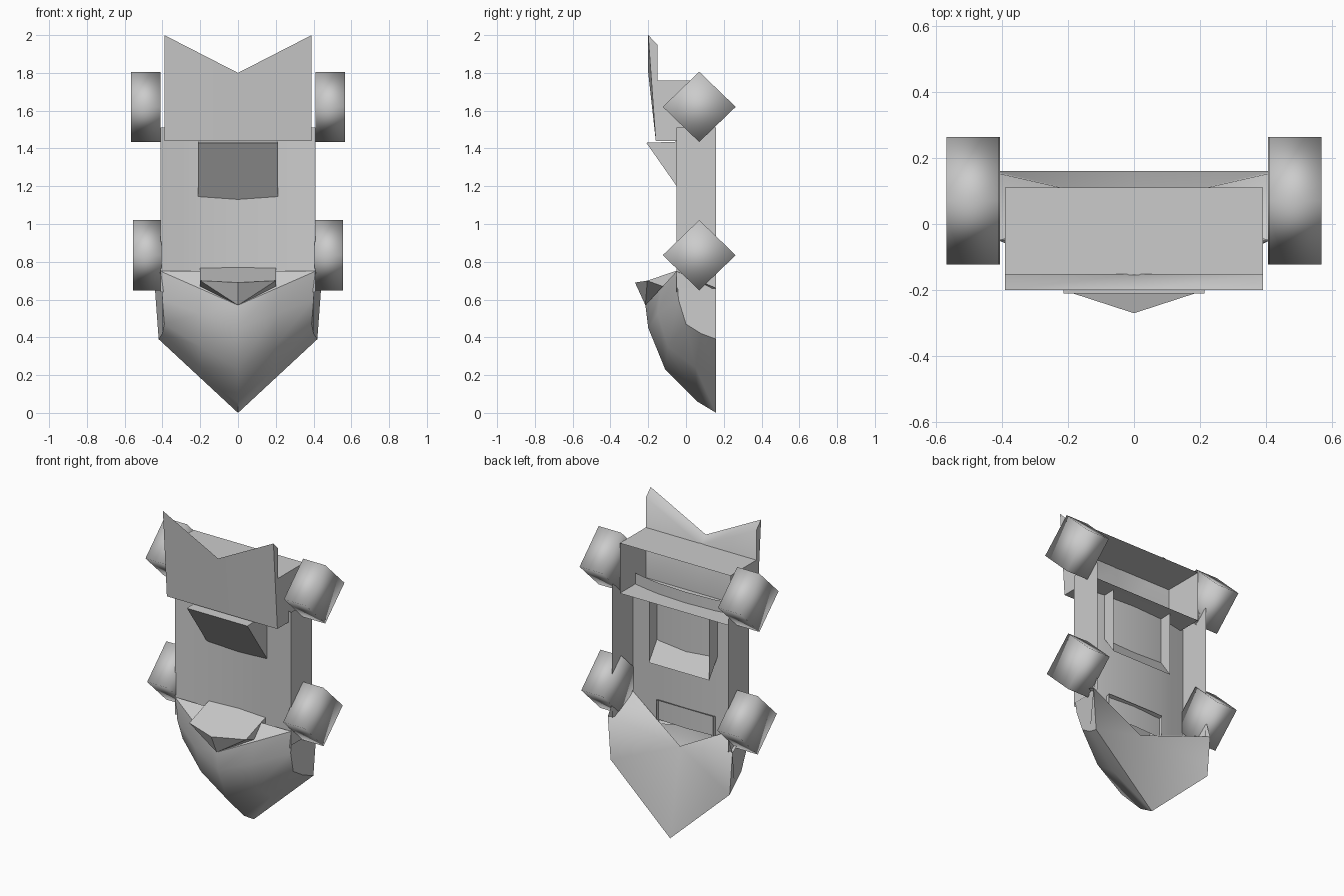
import bpy
import math

cube = bpy.data.objects.get("Cube")
if cube:
    bpy.data.objects.remove(cube, do_unlink=True)

grey = bpy.data.materials.new("plain_grey")
grey.use_nodes = True
grey.diffuse_color = (0.6, 0.6, 0.6, 1)
grey.node_tree.nodes["Principled BSDF"].inputs["Base Color"].default_value = (0.6, 0.6, 0.6, 1)


def build(name, verts, faces, angle=None):
    """Mesh object, smooth all over or only below an angle."""
    mesh = bpy.data.meshes.new(name)
    mesh.from_pydata(verts, [], faces)
    mesh.materials.append(grey)
    obj = bpy.data.objects.new(name, mesh)
    bpy.context.collection.objects.link(obj)
    bpy.ops.object.select_all(action="DESELECT")
    obj.select_set(True)
    bpy.context.view_layer.objects.active = obj
    if angle is None:
        bpy.ops.object.shade_smooth()
    else:
        bpy.ops.object.shade_smooth_by_angle(angle=math.radians(angle))
    return obj


def strip(name, profile, z0, z1, angle):
    """Open sheet: a plan outline swept upward."""
    n = len(profile)
    verts = [(x, y, z) for z in (z0, z1) for x, y in profile]
    faces = [(i, i + 1, n + i + 1, n + i) for i in range(n - 1)]
    return build(name, verts, faces, angle)


def prism(name, half_width, profile, closing, angle=None):
    """Side profile (y, z) extruded across x; closing=False leaves the last side open."""
    n = len(profile)
    verts = [(s * half_width, y, z) for s in (-1, 1) for y, z in profile]
    faces = [(i, (i + 1) % n, n + (i + 1) % n, n + i) for i in range(n if closing else n - 1)]
    faces += [tuple(range(n))[::-1], tuple(range(n, 2 * n))]
    return build(name, verts, faces, angle)


# Body shell: dished deck with two side walls, open at the back and the end
half = [(0.2, -0.01), (0.3, -0.027), (0.41, -0.05)]
deck = [(-x, y) for x, y in reversed(half)] + [(0, 0)] + half
strip("body_deck", deck, 0.64, 1.51, 40)
for side, name in ((1, "left"), (-1, "right")):
    strip(name + "_wall", [(side * 0.41, -0.05), (side * 0.41, 0.16)], 0.66, 1.51, 40)

# Nose: hood ribs run from the middle line out to each shoulder
middle = [(0, 0.16, 0), (0, 0.06, 0.06), (0, -0.11, 0.23), (0, -0.2, 0.45), (0, -0.215, 0.57)]
shoulder = [(0.42, 0.16, 0.39), (0.4, 0.08, 0.42), (0.39, 0, 0.47), (0.4, -0.04, 0.6), (0.41, -0.05, 0.75)]
bulge = [0, 0.02, 0.04, 0.03, 0]
verts = []
for m, s, b in zip(middle, shoulder, bulge):
    mid = [(p + q) / 2 for p, q in zip(m, s)]
    mid[1] -= b
    verts += [(-s[0], s[1], s[2]), (-mid[0], mid[1], mid[2]), m, tuple(mid), s]
faces = [(r + c, r + c + 1, r + c + 6, r + c + 5) for r in range(0, 20, 5) for c in range(4)]
build("nose_hood", verts, faces, 60)

# Nose cheeks, sloping lid and underside plate
for side, name in ((1, "left"), (-1, "right")):
    rim = shoulder + [(0.41, 0.16, 0.75), (0.44, 0.16, 0.66)]
    build(name + "_nose_cheek", [(side * x, y, z) for x, y, z in rim], [tuple(range(7))], 40)
tip, corner = middle[0], shoulder[4]
build("nose_lid", [middle[4], corner, (-corner[0], corner[1], corner[2])], [(0, 1, 2)], 40)
plate = [tip, (0, 0.06, 0.55)]
for s in (1, -1):
    plate += [(s * 0.42, 0.16, 0.39), (s * 0.44, 0.16, 0.66), (s * 0.41, -0.05, 0.75)]
build("nose_underside", plate,
      [(0, 2, 1), (2, 3, 1), (3, 4, 1), (0, 1, 5), (5, 1, 6), (6, 1, 7)])

# Pointed windscreen
screen = [(0, -0.27, 0.69), (0, -0.215, 0.57)]
for s in (1, -1):
    screen += [(s * 0.2, 0.015, 0.775), (s * 0.2, -0.205, 0.7), (s * 0.2, 0.01, 0.62)]
build("windscreen", screen,
      [(0, 3, 2, 5, 6), (0, 1, 3), (0, 6, 1), (1, 4, 3), (1, 6, 7), (2, 3, 4), (5, 7, 6)], 25)

# Wedge headrest, hollow and open at the back
prism_wedge = [(0.07, 1.03), (-0.21, 1.43), (0.07, 1.44)]
w = [(s * 0.213, y, z) for s in (-1, 1) for y, z in prism_wedge]
build("headrest_wedge", w, [(0, 1, 4, 3), (1, 2, 5, 4), (0, 2, 1), (3, 4, 5)], 40)

# Tail box, open at the back
b = [(s * 0.39, y, z) for s in (-1, 1)
     for y, z in ((0.11, 1.44), (-0.155, 1.44), (-0.155, 1.76), (0.11, 1.76))]
build("tail_box", b, [(0, 1, 5, 4), (2, 3, 7, 6), (0, 3, 2, 1), (4, 5, 6, 7), (1, 2, 6, 5)], 40)

# Notched spoiler with a bevelled top
front = [(-0.39, -0.2, 2), (0, -0.2, 1.8), (0.39, -0.2, 2), (0.39, -0.16, 1.44), (0, -0.16, 1.44), (-0.39, -0.16, 1.44)]
back = [(x, -0.152, z - 0.05 if z > 1.5 else z) for x, y, z in front]
sides = [(i, (i + 1) % 6, 6 + (i + 1) % 6, 6 + i) for i in range(6)]
build("spoiler", front + back,
      [(0, 5, 4, 1), (1, 4, 3, 2), (6, 7, 10, 11), (7, 8, 9, 10)] + sides, 60)

# Four-sided wheels standing on their corners
for place, z, inner, outer in (("rear", 1.62, 0.41, 0.567), ("front", 0.835, 0.405, 0.555)):
    for s, name in ((1, "left"), (-1, "right")):
        ring = [(0.07 + 0.193 * math.sin(i * math.pi / 2), z + 0.186 * math.cos(i * math.pi / 2)) for i in range(4)]
        wheel = prism(f"{place}_{name}_wheel", (outer - inner) / 2, ring, True)
        wheel.location.x = s * (inner + outer) / 2
